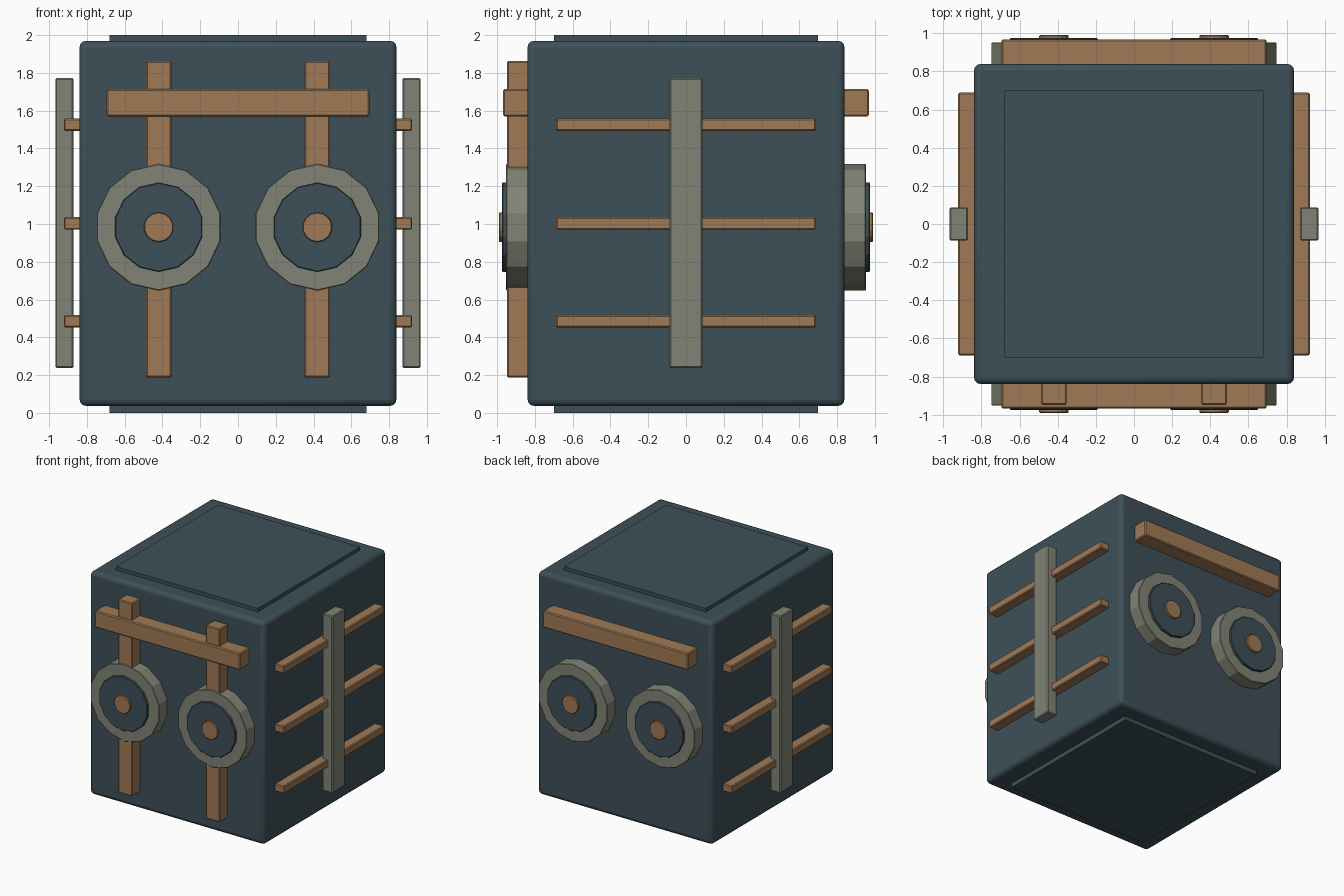
import bpy, math

if "Cube" in bpy.data.objects:
    bpy.data.objects.remove(bpy.data.objects["Cube"])


def make_material(name, rgb):
    m = bpy.data.materials.new(name)
    m.diffuse_color = (*rgb, 1)
    m.use_nodes = True
    m.node_tree.nodes["Principled BSDF"].inputs["Base Color"].default_value = m.diffuse_color
    return m


SLATE = make_material("dark slate", (0.048, 0.080, 0.098))
WOOD = make_material("tan wood", (0.352, 0.195, 0.092))
STONE = make_material("grey stone", (0.220, 0.230, 0.180))


def finish(ob, name, mat, bevel, segments=1):
    ob.name = name
    ob.data.materials.append(mat)
    if bevel:
        mod = ob.modifiers.new("bevel", 'BEVEL')
        mod.width, mod.segments = bevel, segments
    return ob


def box(name, x, y, z, mat, bevel=0.007, segments=1):
    """Box from (low, high) ranges on each axis."""
    bpy.ops.mesh.primitive_cube_add(size=1, location=[sum(r) / 2 for r in (x, y, z)])
    ob = bpy.context.object
    ob.scale = [abs(r[1] - r[0]) for r in (x, y, z)]
    bpy.ops.object.transform_apply(location=False, rotation=False, scale=True)
    return finish(ob, name, mat, bevel, segments)


def disc(name, x, side, z, radius, outer, mat, bevel=0.004):
    """14-sided disc standing out from the front (-1) or back (1) wall."""
    inner = 0.82
    bpy.ops.mesh.primitive_cylinder_add(
        vertices=14, radius=radius, depth=outer - inner,
        location=(x, side * (outer + inner) / 2, z), rotation=(math.pi / 2, 0, 0))
    return finish(bpy.context.object, name, mat, bevel)


# Main block with rounded edges
W = 0.839
box("body", (-W, W), (-W, W), (0.037, 1.97), SLATE, 0.035, 3)
bpy.ops.object.shade_smooth_by_angle()

# Thin plates on top and bottom
box("top_plate", (-0.68, 0.68), (-0.70, 0.70), (1.95, 2.0), SLATE, 0)
box("bottom_plate", (-0.68, 0.68), (-0.70, 0.70), (0.0, 0.06), SLATE, 0)

# Crossbar and round eyes on front and back
for side, label in ((-1, "front"), (1, "back")):
    box(label + "_crossbar", (-0.695, 0.695), (side * 0.82, side * 0.968),
        (1.57, 1.715), WOOD, 0.008)
    for x, lr in ((-0.42, "left"), (0.42, "right")):
        tag = label + "_" + lr
        disc(tag + "_ring", x, side, 0.983, 0.335, 0.952, STONE)
        disc(tag + "_disc", x, side, 0.983, 0.236, 0.974, SLATE)
        disc(tag + "_hub", x, side, 0.983, 0.079, 0.99, WOOD)

# Upright posts on the front only
for x, lr in ((-0.42, "left"), (0.42, "right")):
    box("front_post_" + lr, (x - 0.067, x + 0.067), (-0.948, -0.82),
        (0.187, 1.862), WOOD)

# Side rails held by one upright on each side
for side, lr in ((-1, "left"), (1, "right")):
    for i, z in enumerate((0.485, 1.003, 1.525)):
        box(f"{lr}_rail_{i + 1}", (side * 0.82, side * 0.922), (-0.688, 0.688),
            (z - 0.033, z + 0.033), WOOD)
    box(lr + "_upright", (side * 0.871, side * 0.967), (-0.087, 0.087),
        (0.238, 1.773), STONE)
